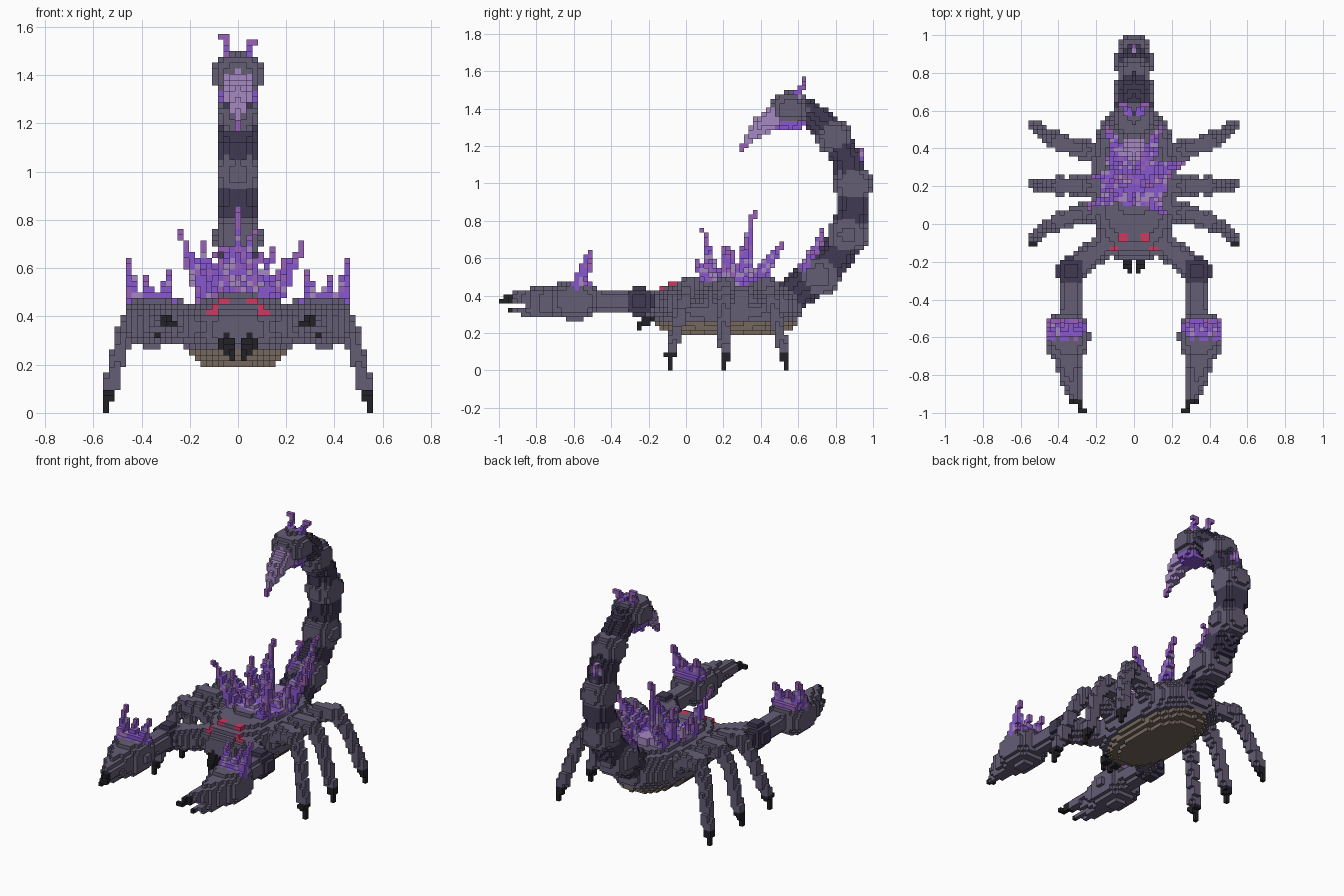
import bpy, bmesh, math, random
from mathutils import Vector

random.seed(4)
BLOCK = 2 / 84        # edge of one block
cells = {}            # block index -> (part name, material name)

if "Cube" in bpy.data.objects:
    bpy.data.objects.remove(bpy.data.objects["Cube"])


def linear(channel):
    return channel / 12.92 if channel <= 0.04 else ((channel + 0.055) / 1.055) ** 2.4


def material(name, *rgb):
    mat = bpy.data.materials.new(name)
    colour = [linear(channel) for channel in rgb] + [1]
    mat.diffuse_color = colour
    mat.use_nodes = True
    mat.node_tree.nodes["Principled BSDF"].inputs["Base Color"].default_value = colour
    return mat


GREY = material("shell grey", 0.395, 0.365, 0.46)
DARK = material("joint dark", 0.25, 0.225, 0.32)
BLACK = material("claw black", 0.13, 0.13, 0.155)
BROWN = material("belly brown", 0.46, 0.41, 0.37)
VIOLET = material("crystal violet", 0.53, 0.34, 0.81)
PLUM = material("crystal plum", 0.6, 0.38, 0.73)
LILAC = material("crystal lilac", 0.65, 0.54, 0.76)
RED = material("eye red", 0.8, 0.22, 0.38)
CRYSTAL = [VIOLET, VIOLET, VIOLET, PLUM, LILAC]


def index(point):
    return (round(point.x / BLOCK), math.floor((point.y + 1) / BLOCK), math.floor(point.z / BLOCK))


def centre(cell):
    x, y, z = cell
    return Vector((x, y + 0.5, z + 0.5)) * BLOCK - Vector((0, 1, 0))


def cells_between(low, high):
    ranges = [range(a, b + 1) for a, b in zip(index(low), index(high))]
    return [(x, y, z) for x in ranges[0] for y in ranges[1] for z in ranges[2]]


def put(cell, part, mat):
    cells[cell] = (part, random.choice(mat) if isinstance(mat, list) else mat)


def blob(part, mat, middle, size, power=2.5, floor=0.0):
    """Fill a rounded box of the given half sizes, cut off below the floor."""
    middle, size = Vector(middle), Vector(size)
    for cell in cells_between(middle - size, middle + size):
        point = centre(cell)
        offset = point - middle
        if point.z > floor and sum(abs(o / s) ** power for o, s in zip(offset, size)) <= 1:
            put(cell, part, mat)


def limb(part, mat, *stations):
    """Fill a tapering tube through (x, y, z, radius) stations."""
    found = set()
    for start, end in zip(stations, stations[1:]):
        start, end = Vector(start), Vector(end)
        steps = math.ceil((end - start).length / BLOCK * 2)
        for step in range(steps + 1):
            ball = start.lerp(end, step / steps)
            reach = Vector([ball.w] * 3)
            found.add(index(ball.xyz))
            found.update(cell for cell in cells_between(ball.xyz - reach, ball.xyz + reach)
                         if (centre(cell) - ball.xyz).length <= ball.w)
    for cell in sorted(found):
        if cell[2] >= 0:
            put(cell, part, mat)


def spike(part, base, tip, radius=0.036):
    """A leaning crystal that ends in a plum point."""
    base, tip = Vector(base), Vector(tip)
    limb(part, CRYSTAL, (*base, radius), (*tip, 0.008))
    limb(part, PLUM, (*base.lerp(tip, 0.85), 0), (*tip, 0))


# Body, head and belly
blob("belly", BROWN, (0, 0.21, 0.27), (0.2, 0.385, 0.1), 2.1, floor=0.19)
blob("body", GREY, (0, 0.21, 0.345), (0.235, 0.41, 0.15), floor=0.262)
blob("body", GREY, (0, -0.03, 0.355), (0.16, 0.155, 0.115), floor=0.262)

# Tail: an arc of dark links with pale barrels on every other station
arc = []
for step in range(10):
    turn = math.radians(-64 + 14.4 * step)
    arc.append((0, 0.35 + 0.55 * math.cos(turn), 0.92 + 0.55 * math.sin(turn), 0.1 - step / 300))
limb("tail_links", DARK, *arc)
for x, y, z, radius in arc[1:-1:2]:
    wide = radius + 0.02
    blob("tail_barrels", GREY, (x, y, z), (radius + 0.01, wide, wide * 0.9))

# Tail bulb, collar and stinger
bulb = Vector((0, 0.555, 1.4))
blob("tail_bulb", GREY, bulb, (0.112, 0.108, 0.09), 2.2)
blob("collar", VIOLET, bulb + Vector((0, 0, -0.08)), (0.08, 0.08, 0.04))
limb("stinger", LILAC, (0, 0.48, 1.36, 0.062), (0, 0.4, 1.31, 0.05), (0, 0.325, 1.22, 0.02))
limb("stinger", PLUM, (0, 0.31, 1.2, 0.01), (0, 0.3, 1.175, 0.01))

for side, s in (("left", 1), ("right", -1)):
    # Legs share one arch and fan apart toward the feet
    for name, root, spread in (("front", 0.08, -0.16), ("middle", 0.2, 0.01), ("rear", 0.37, 0.16)):
        def station(x, share, z, radius):
            return (s * x, root + spread * share, z, radius)

        part = f"{side}_{name}_leg"
        knee = station(0.4, 0.4, 0.46, 0.045)
        limb(part, GREY, station(0.18, 0, 0.36, 0.06), station(0.3, 0.2, 0.445, 0.052), knee,
             station(0.46, 0.6, 0.36, 0.036), station(0.535, 1, 0.085, 0.03),
             station(0.555, 1, 0.01, 0))
        blob(part, GREY, knee[:3], (0.03, 0.06, 0.04))

    # Arm with a dark elbow
    arm = f"{side}_arm"
    elbow = (s * 0.335, -0.25, 0.37)
    limb(arm, GREY, (s * 0.12, -0.08, 0.35, 0.07), (*elbow, 0.07))
    limb(arm, GREY, (*elbow, 0.06), (s * 0.34, -0.5, 0.375, 0.06))
    blob(arm, DARK, elbow, (0.075, 0.075, 0.08))

    # Pincer palm with an upper and a lower finger
    claw = f"{side}_pincer"
    blob(claw, GREY, (s * 0.355, -0.6, 0.375), (0.118, 0.14, 0.105))
    wrist = (s * 0.35, -0.65, 0.37, 0.095)
    limb(claw, GREY, wrist, (s * 0.34, -0.8, 0.39, 0.055), (s * 0.29, -0.95, 0.385, 0.025),
         (s * 0.27, -0.985, 0.375, 0.014))
    limb(claw, GREY, wrist, (s * 0.36, -0.8, 0.32, 0.04), (s * 0.34, -0.93, 0.32, 0.01))

    # Crystals on the pincer
    gems = f"{side}_pincer_crystals"
    blob(gems, CRYSTAL, (s * 0.355, -0.55, 0.465), (0.105, 0.05, 0.03))
    for x, tip_x, top in ((0.43, 0.46, 0.64), (0.37, 0.38, 0.55), (0.31, 0.28, 0.58)):
        spike(gems, (s * x, -0.58, 0.46), (s * tip_x, -0.51, top))

    # Mandibles and eyes
    limb(f"{side}_mandible", BLACK, (s * 0.045, -0.18, 0.29, 0.034), (s * 0.03, -0.25, 0.24, 0.016))
    blob(f"{side}_eyes", RED, (s * 0.06, -0.07, 0.452), (0.02, 0.025, 0.03), 4)
    limb(f"{side}_eyes", RED, (s * 0.09, -0.13, 0.435, 0.015), (s * 0.15, -0.12, 0.38, 0.01))

# Black tips on feet and fingers
for cell, (part, mat) in list(cells.items()):
    point = centre(cell)
    if part.endswith("leg") and point.z < 0.1 or part.endswith("pincer") and point.y < -0.92:
        put(cell, part, BLACK)

# Crystal crust and leaning crystals on the back
blob("back_crust", CRYSTAL, (0, 0.22, 0.485), (0.18, 0.12, 0.03), 2)
blob("back_crust", LILAC, (0, 0.39, 0.5), (0.06, 0.06, 0.03))
for turn, reach, top in ((90, 0.1, 0.84), (15, 0.28, 0.7), (60, 0.29, 0.68), (120, 0.29, 0.66),
                         (180, 0.22, 0.62), (215, 0.29, 0.74), (310, 0.27, 0.58), (150, 0.17, 0.7),
                         (330, 0.1, 0.65), (200, 0.09, 0.65), (0, 0.2, 0.62), (270, 0.15, 0.57)):
    lean = Vector((math.cos(turn * math.pi / 180), math.sin(turn * math.pi / 180), 0)) * reach
    middle = Vector((0, 0.26, 0))
    spike("back_crystals", middle + lean * 0.5 + Vector((0, -0.02, 0.46)),
          middle + lean + Vector((0, 0, top)), 0.05)

# Crystals on the tail root and bulb
for s in (1, -1):
    spike("tail_crystals", (s * 0.04, 0.64, 0.55), (s * 0.06, 0.73, 0.71 + s * 0.03))
    spike("bulb_crystals", (s * 0.03, 0.59, 1.47), (s * 0.06, 0.64, 1.545 - s * 0.015), 0.025)
spike("tail_crystals", (0, 0.91, 1.13), (0, 0.945, 1.19))

# Turn the blocks of each part into a mesh of their exposed faces
parts = {}
for cell, (part, mat) in cells.items():
    parts.setdefault(part, []).append((cell, mat))

for part, blocks in parts.items():
    bm = bmesh.new()
    mesh = bpy.data.meshes.new(part)
    used = []
    for cell, mat in blocks:
        if mat not in used:
            used.append(mat)
            mesh.materials.append(mat)
        for axis in range(3):
            for sign in (-1, 1):
                near = list(cell)
                near[axis] += sign
                if tuple(near) in cells:
                    continue
                out, u, v = (Vector([float(k == (axis + t) % 3) for k in range(3)]) for t in range(3))
                ring = [out * sign + u * a + v * a * b * sign for a, b in ((-1, 1), (1, -1), (1, 1), (-1, -1))]
                face = bm.faces.new([bm.verts.new(centre(cell) + p * BLOCK / 2) for p in ring])
                face.material_index = used.index(mat)
    bmesh.ops.remove_doubles(bm, verts=bm.verts, dist=BLOCK / 10)
    bm.to_mesh(mesh)
    bm.free()
    bpy.context.collection.objects.link(bpy.data.objects.new(part, mesh))
